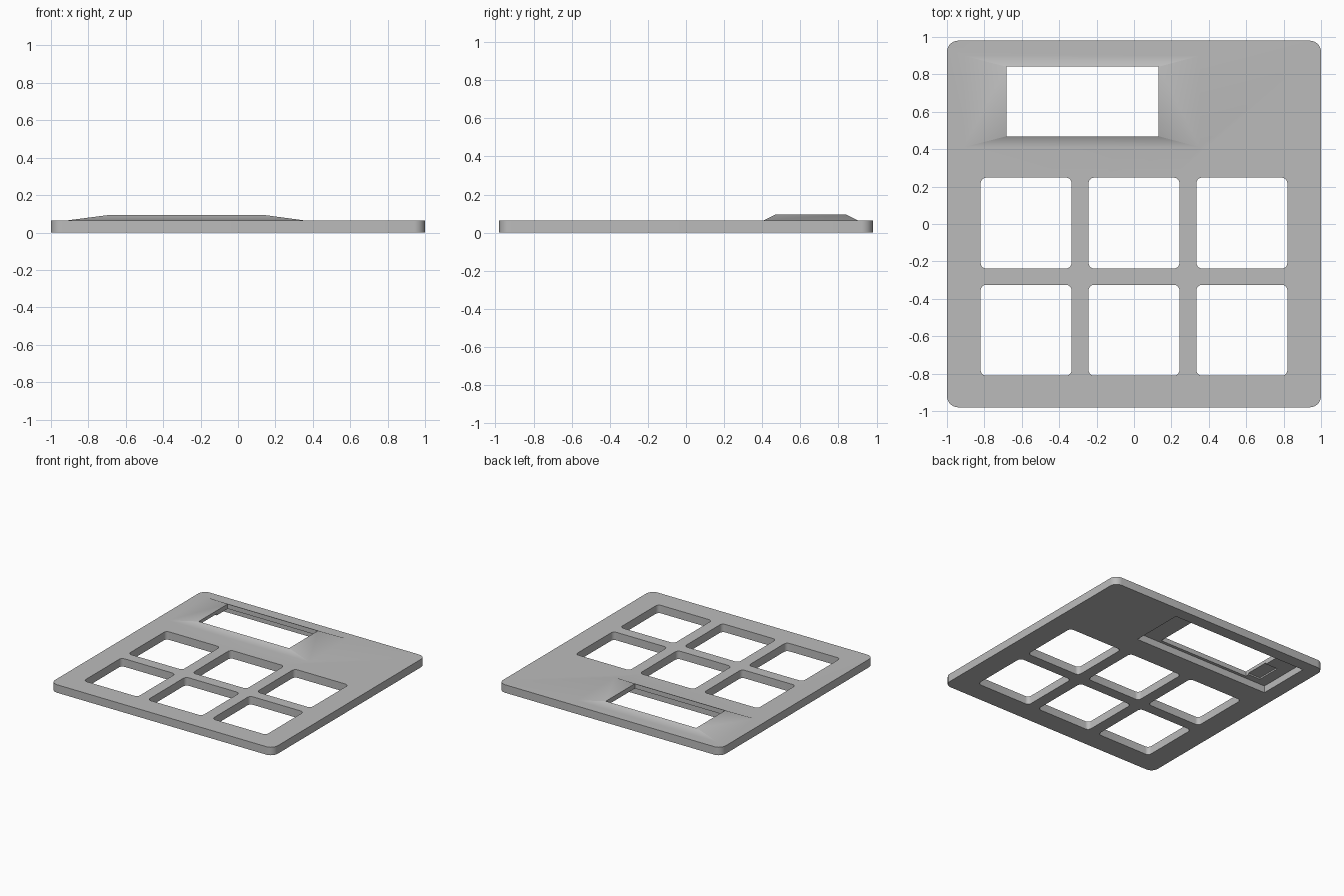
import bpy, bmesh
from math import cos, sin, pi, radians

if "Cube" in bpy.data.objects:
    bpy.data.objects.remove(bpy.data.objects["Cube"], do_unlink=True)

grey = bpy.data.materials.new("plain_grey")
grey.use_nodes = True
grey.diffuse_color = (0.5, 0.5, 0.5, 1)
grey.node_tree.nodes["Principled BSDF"].inputs["Base Color"].default_value = (0.5, 0.5, 0.5, 1)


def outline(x0, x1, y0, y1, radius=0, steps=8):
    """Counter-clockwise rectangle, with rounded corners if a radius is given."""
    if not radius:
        return [(x1, y1), (x0, y1), (x0, y0), (x1, y0)]
    points = []
    centres = outline(x0 + radius, x1 - radius, y0 + radius, y1 - radius)
    for quarter, (cx, cy) in enumerate(centres):
        for i in range(steps + 1):
            a = (quarter + i / steps) * pi / 2
            points.append((cx + radius * cos(a), cy + radius * sin(a)))
    return points


def loft(name, lower, z0, upper, z1):
    """Closed solid between two outlines."""
    bm = bmesh.new()
    low = [bm.verts.new((x, y, z0)) for x, y in lower]
    high = [bm.verts.new((x, y, z1)) for x, y in upper]
    bm.faces.new(low[::-1])
    bm.faces.new(high)
    for i in range(len(low)):
        j = (i + 1) % len(low)
        bm.faces.new((low[i], low[j], high[j], high[i]))
    mesh = bpy.data.meshes.new(name)
    bm.to_mesh(mesh)
    bm.free()
    mesh.materials.append(grey)
    obj = bpy.data.objects.new(name, mesh)
    bpy.context.collection.objects.link(obj)
    return obj


def prism(name, shape, z0, z1):
    return loft(name, shape, z0, shape, z1)


def combine(target, tool, operation):
    """Apply a boolean and discard the tool."""
    mod = target.modifiers.new(operation, 'BOOLEAN')
    mod.operation = operation
    mod.solver = 'EXACT'
    mod.object = tool
    bpy.ops.object.select_all(action='DESELECT')
    bpy.context.view_layer.objects.active = target
    target.select_set(True)
    bpy.ops.object.modifier_apply(modifier=mod.name)
    bpy.data.objects.remove(tool, do_unlink=True)


# Flat panel with rounded corners
TOP = 0.065
panel = prism("cover_panel", outline(-1, 1, -0.98, 0.98, 0.06), 0, TOP)

# Sloping display surround, sunk slightly into the panel
surround = loft("display_surround", outline(-0.95, 0.39, 0.40, 0.91), 0.06,
                outline(-0.68, 0.13, 0.47, 0.84), 0.095)
combine(panel, surround, 'UNION')

# Display recess underneath, with a small side notch
combine(panel, prism("display_recess", outline(-0.88, 0.34, 0.445, 0.885), -0.1, 0.056), 'DIFFERENCE')
combine(panel, prism("side_notch", outline(-0.79, -0.66, 0.50, 0.70), 0.03, 0.068), 'DIFFERENCE')

# Display window
combine(panel, prism("display_window", outline(-0.681, 0.131, 0.469, 0.841), -0.1, 0.2), 'DIFFERENCE')

# Two rows of three button openings
half = 0.243
for cy in (0.005, -0.568):
    for cx in (-0.577, 0, 0.577):
        shape = outline(cx - half, cx + half, cy - half, cy + half, 0.03, 5)
        combine(panel, prism("button_opening", shape, -0.1, 0.2), 'DIFFERENCE')

bpy.ops.object.shade_smooth_by_angle(angle=radians(30))
